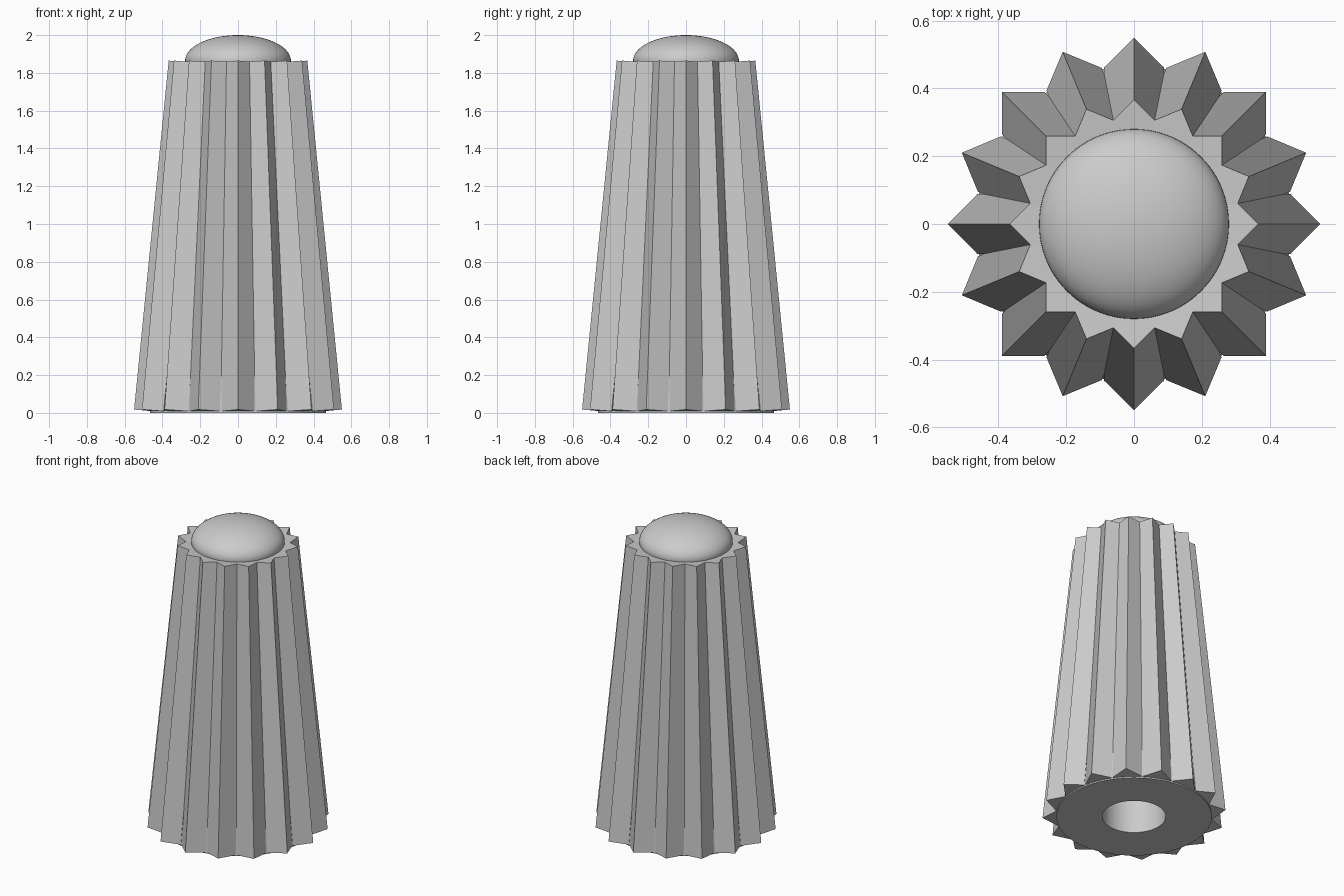
import bpy, bmesh, math
from mathutils import Matrix, Vector

default = bpy.data.objects.get("Cube")
if default:
    bpy.data.objects.remove(default, do_unlink=True)

grey = bpy.data.materials.new("plain grey")
grey.use_nodes = True
color = (0.6, 0.6, 0.6, 1)
grey.diffuse_color = color
grey.node_tree.nodes["Principled BSDF"].inputs["Base Color"].default_value = color


def make_object(name, bm, smooth):
    bmesh.ops.recalc_face_normals(bm, faces=bm.faces)
    mesh = bpy.data.meshes.new(name)
    bm.to_mesh(mesh)
    bm.free()
    mesh.materials.append(grey)
    obj = bpy.data.objects.new(name, mesh)
    bpy.context.collection.objects.link(obj)
    if smooth:
        bpy.ops.object.select_all(action='DESELECT')
        obj.select_set(True)
        bpy.context.view_layer.objects.active = obj
        bpy.ops.object.shade_smooth_by_angle(angle=math.radians(30))
    return obj


def lathe(name, profile, steps=96):
    """Spin an (r, z) profile about the vertical axis."""
    bm = bmesh.new()
    verts = [bm.verts.new((r, 0, z)) for r, z in profile]
    edges = [bm.edges.new(pair) for pair in zip(verts, verts[1:])]
    bmesh.ops.spin(bm, geom=verts + edges, axis=(0, 0, 1), cent=(0, 0, 0),
                   angle=math.tau, steps=steps)
    bmesh.ops.remove_doubles(bm, verts=bm.verts, dist=0.0001)
    return make_object(name, bm, True)


# Tapered core with a blind shaft hole in the base
lathe("core", [(0, 1.0), (0.19, 1.0), (0.19, 0), (0.466, 0), (0.28, 1.845), (0, 1.845)])

# Domed cap
dome_radius, dome_height, dome_base = 0.28, 0.135, 1.865
arc = [math.radians(a) for a in range(-30, 91, 5)]
lathe("dome_cap", [(dome_radius * math.cos(a), dome_base + dome_height * math.sin(a))
                   for a in arc])

# Ring of square bars, edge outward, leaning in toward the top
foot, head = Vector((0.55, 0, 0.018)), Vector((0.367, 0, 1.865))
up = (head - foot).normalized()
out = Vector((up.z, 0, -up.x))
side = Vector((0, 1, 0))
half = 0.088
bar_count = 16

bm = bmesh.new()
for i in range(bar_count):
    turn = Matrix.Rotation(math.tau * i / bar_count, 3, 'Z')
    rings = []
    for tip in (foot, head):
        corners = (tip, tip + (side - out) * half, tip - out * 2 * half,
                   tip - (side + out) * half)
        rings.append([bm.verts.new(turn @ c) for c in corners])
    low, high = rings
    bm.faces.new(low[::-1])
    bm.faces.new(high)
    for k in range(4):
        n = (k + 1) % 4
        bm.faces.new((low[k], low[n], high[n], high[k]))
make_object("grip_bars", bm, False)
